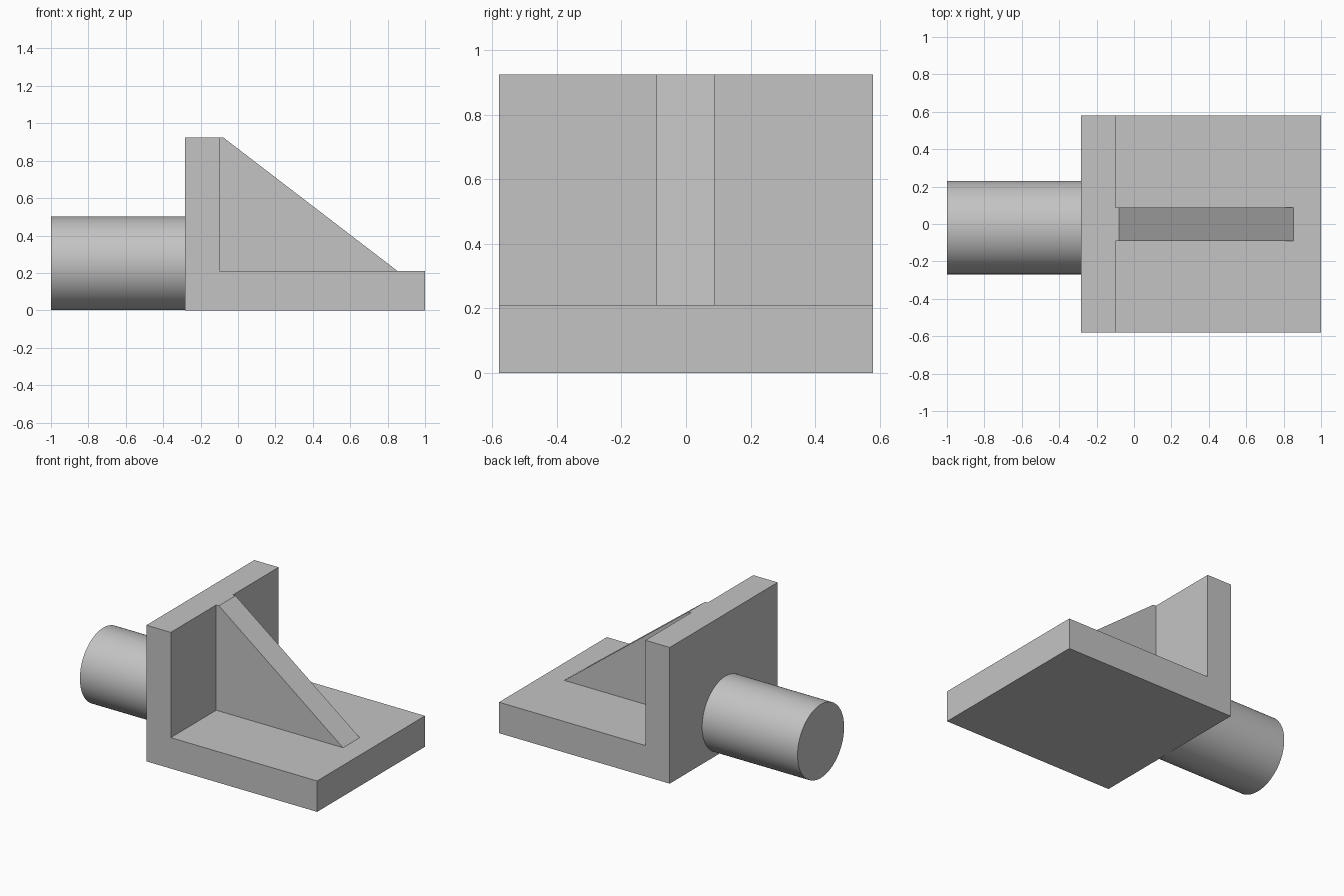
import bpy
import math

cube = bpy.data.objects.get("Cube")
if cube:
    bpy.data.objects.remove(cube, do_unlink=True)

GREY = (0.55, 0.55, 0.55, 1.0)
grey = bpy.data.materials.new("plain grey")
grey.use_nodes = True
grey.diffuse_color = GREY
grey.node_tree.nodes["Principled BSDF"].inputs["Base Color"].default_value = GREY


def extrude_profile(name, profile, y0, y1):
    """Extrude an x-z outline (anticlockwise seen from the front) along y."""
    n = len(profile)
    verts = [(x, y, z) for y in (y0, y1) for x, z in profile]
    faces = [list(range(n)), list(range(2 * n - 1, n - 1, -1))]
    faces += [(i, i + n, (i + 1) % n + n, (i + 1) % n) for i in range(n)]
    mesh = bpy.data.meshes.new(name)
    mesh.from_pydata(verts, [], faces)
    mesh.materials.append(grey)
    obj = bpy.data.objects.new(name, mesh)
    bpy.context.collection.objects.link(obj)
    return obj


BACK, WALL, FRONT = -0.283, -0.10, 1.0
BASE_TOP, TOP = 0.21, 0.925

# L-shaped bracket: base plate and upright wall in one piece
extrude_profile("angle_bracket", [
    (BACK, 0), (FRONT, 0), (FRONT, BASE_TOP),
    (WALL, BASE_TOP), (WALL, TOP), (BACK, TOP)], -0.579, 0.579)

# Triangular stiffening rib with a narrow flat top
extrude_profile("support_rib", [
    (WALL, BASE_TOP), (0.853, BASE_TOP), (-0.08, TOP), (WALL, TOP)],
    -0.091, 0.088)

# Round shaft standing out from the wall
length = BACK + 1.0
bpy.ops.mesh.primitive_cylinder_add(
    vertices=96, radius=0.25, depth=length,
    location=(-1.0 + length / 2, -0.019, 0.252),
    rotation=(0, math.pi / 2, 0))
shaft = bpy.context.object
shaft.name = "round_shaft"
shaft.data.materials.append(grey)
bpy.ops.object.shade_smooth_by_angle(angle=math.radians(30))
